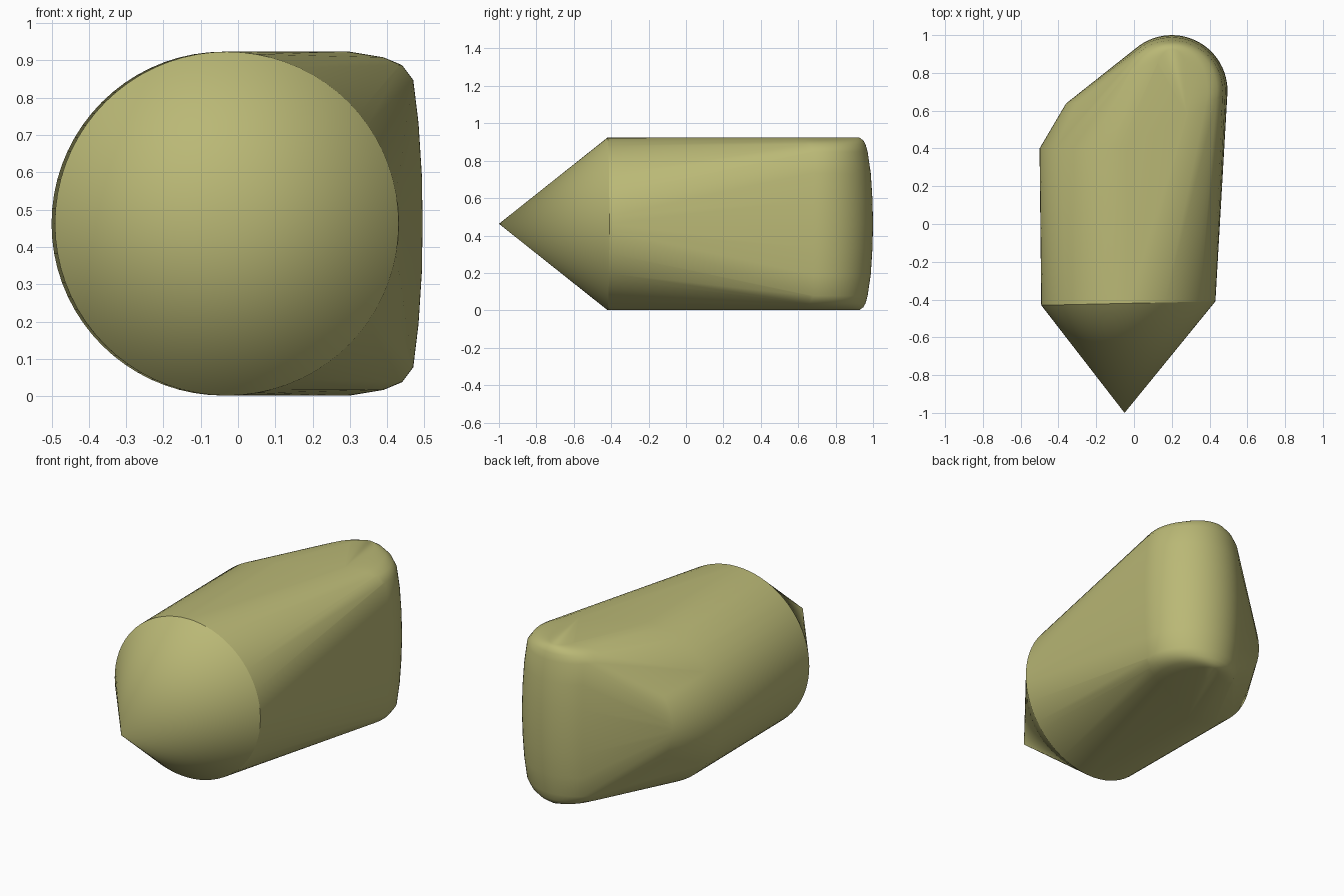
import bpy, bmesh, math
from mathutils import Vector

cube = bpy.data.objects.get("Cube")
if cube:
    bpy.data.objects.remove(cube, do_unlink=True)

MID = 0.4625      # height of the long axis
TILT = 0.022      # slight yaw of the round body
SEGMENTS = 72

olive = bpy.data.materials.new("olive")
olive.use_nodes = True
colour = (0.49, 0.48, 0.18, 1.0)
olive.diffuse_color = colour
bsdf = olive.node_tree.nodes["Principled BSDF"]
bsdf.inputs["Base Color"].default_value = colour
bsdf.inputs["Roughness"].default_value = 0.7


def angles():
    return [2 * math.pi * i / SEGMENTS for i in range(SEGMENTS)]


def body_ring(x, y, r):
    """Upright circle facing along y, turned slightly."""
    return [Vector((x + r * math.cos(a), y + TILT * r * math.cos(a),
                    MID + r * math.sin(a))) for a in angles()]


def flat_ring(rx, ry, dz):
    """Level ellipse of the rounded tail post."""
    return [Vector((0.2 + rx * math.cos(a), 0.705 + ry * math.sin(a),
                    MID + dz)) for a in angles()]


def finish(name, bm):
    bmesh.ops.recalc_face_normals(bm, faces=bm.faces)
    mesh = bpy.data.meshes.new(name)
    bm.to_mesh(mesh)
    bm.free()
    mesh.materials.append(olive)
    obj = bpy.data.objects.new(name, mesh)
    bpy.context.collection.objects.link(obj)
    bpy.ops.object.select_all(action='DESELECT')
    obj.select_set(True)
    bpy.context.view_layer.objects.active = obj
    bpy.ops.object.shade_smooth_by_angle(angle=math.radians(36))
    return obj


front = body_ring(-0.03, -0.42, 0.461)

# Nose cone
bm = bmesh.new()
tip = bm.verts.new((-0.05, -1.0, MID))
rim = [bm.verts.new(p) for p in front]
for i in range(SEGMENTS):
    bm.faces.new((tip, rim[i], rim[(i + 1) % SEGMENTS]))
finish("nose_cone", bm)

# Body: skin stretched over the round barrel, its tapered end and the tail post
points = front + body_ring(-0.039, 0.41, 0.461) + body_ring(-0.04, 0.645, 0.32)
post_profile = [(0.295, 0.295, 0.0), (0.293, 0.292, 0.13), (0.284, 0.283, 0.27),
                (0.27, 0.266, 0.385), (0.24, 0.255, 0.425),
                (0.19, 0.243, 0.446), (0.1, 0.222, 0.461)]
for rx, ry, dz in post_profile:
    for side in ((1, -1) if dz else (1,)):
        points += flat_ring(rx, ry, side * dz)

bm = bmesh.new()
for p in points:
    bm.verts.new(p)
bmesh.ops.convex_hull(bm, input=bm.verts[:])
bmesh.ops.delete(bm, geom=[v for v in bm.verts if not v.link_faces], context='VERTS')
# Open the front, where the nose cone joins
bm.normal_update()
cap = [f for f in bm.faces if all(v.co.y < -0.4 for v in f.verts)]
bmesh.ops.delete(bm, geom=cap, context='FACES')
finish("body", bm)
